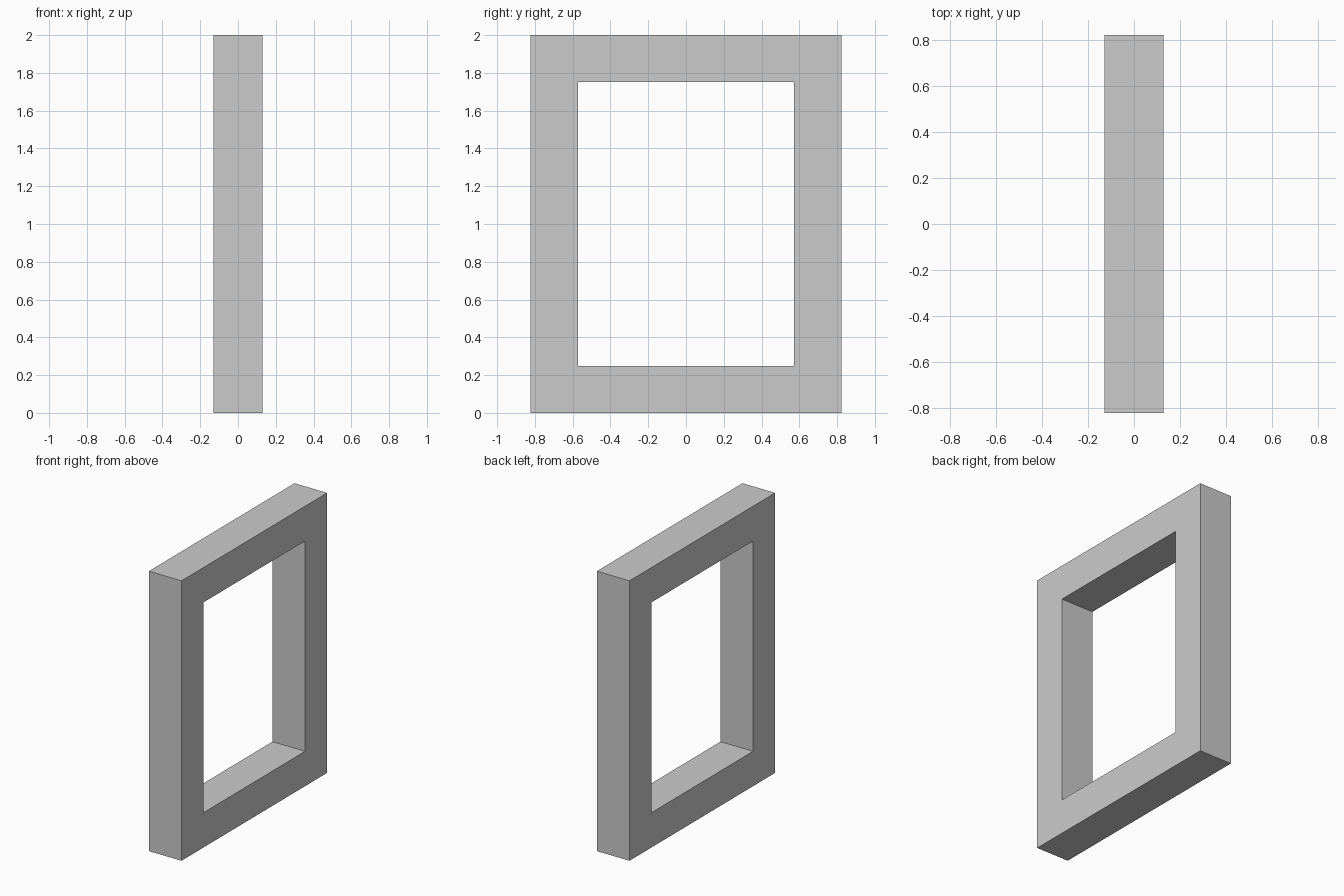
import bpy, bmesh

if "Cube" in bpy.data.objects:
    bpy.data.objects.remove(bpy.data.objects["Cube"])

HALF_DEPTH = 0.129
BORDER = 0.249
HALF_W, HEIGHT = 0.822, 2.0


def ring(bm, x, inset):
    """Rectangular loop in the YZ plane, inset from the outer edge."""
    w, lo, hi = HALF_W - inset, inset, HEIGHT - inset
    return [bm.verts.new((x, y, z)) for y, z in ((-w, lo), (w, lo), (w, hi), (-w, hi))]


# Rectangular frame: four loops around the section, joined into a closed tube
bm = bmesh.new()
loops = [ring(bm, x, i) for x, i in ((-HALF_DEPTH, 0), (HALF_DEPTH, 0),
                                     (HALF_DEPTH, BORDER), (-HALF_DEPTH, BORDER))]
for k in range(4):
    a, b = loops[k], loops[(k + 1) % 4]
    for i in range(4):
        j = (i + 1) % 4
        bm.faces.new((a[i], a[j], b[j], b[i]))
bmesh.ops.recalc_face_normals(bm, faces=bm.faces)

mesh = bpy.data.meshes.new("rectangular_frame")
bm.to_mesh(mesh)
bm.free()
bpy.context.collection.objects.link(bpy.data.objects.new("rectangular_frame", mesh))
